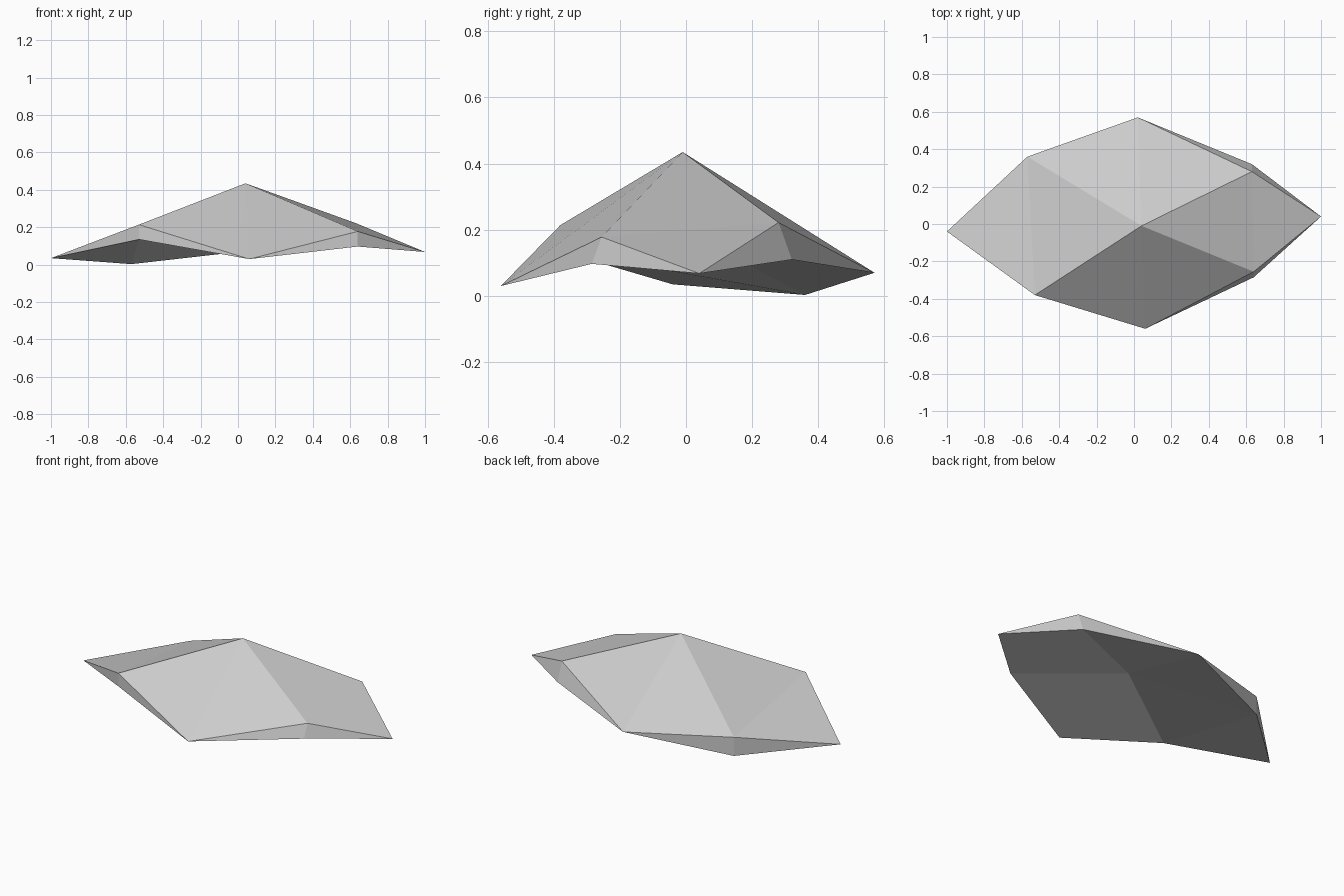
import bpy
import bmesh

old = bpy.data.objects.get("Cube")
if old:
    bpy.data.objects.remove(old, do_unlink=True)

# Stone colour
stone = bpy.data.materials.new("light_grey_stone")
stone.use_nodes = True
grey = (0.6, 0.6, 0.6, 1.0)
stone.diffuse_color = grey
stone.node_tree.nodes["Principled BSDF"].inputs["Base Color"].default_value = grey

# Points of the shard: sharp rim tips shared by both shells
tips = {
    "west": (-1.0, -0.04, 0.035),
    "north": (0.02, 0.57, 0.07),
    "east": (1.0, 0.04, 0.068),
    "south": (0.06, -0.56, 0.03),
}
# Upper shell: peak and blunt corners
upper = {
    "peak": (0.04, -0.01, 0.435),
    "nw": (-0.57, 0.36, 0.115),
    "ne": (0.63, 0.28, 0.222),
    "se": (0.64, -0.255, 0.178),
    "sw": (-0.53, -0.38, 0.214),
}
# Lower shell: hollow middle and blunt corners
lower = {
    "peak": (0.03, -0.01, 0.2),
    "nw": (-0.57, 0.36, 0.003),
    "ne": (0.63, 0.32, 0.11),
    "se": (0.64, -0.285, 0.097),
    "sw": (-0.53, -0.38, 0.135),
}
# Facets common to both shells
facets = [
    "west sw nw", "peak nw sw", "peak north nw", "peak ne north",
    "peak se ne", "east ne se", "peak south se", "peak sw south",
]
# Narrow side facets: corner with its two neighbouring tips
sides = {
    "nw": ("north", "west"), "ne": ("east", "north"),
    "se": ("south", "east"), "sw": ("west", "south"),
}

bm = bmesh.new()
rim = {name: bm.verts.new(co) for name, co in tips.items()}
top = {**rim, **{name: bm.verts.new(co) for name, co in upper.items()}}
bottom = {**rim, **{name: bm.verts.new(co) for name, co in lower.items()}}

for shell in (top, bottom):
    for facet in facets:
        bm.faces.new([shell[name] for name in facet.split()])
for corner, neighbours in sides.items():
    for tip in neighbours:
        bm.faces.new([top[corner], bottom[corner], rim[tip]])

bmesh.ops.recalc_face_normals(bm, faces=bm.faces[:])
mesh = bpy.data.meshes.new("rock_shard")
bm.to_mesh(mesh)
bm.free()
mesh.materials.append(stone)
rock = bpy.data.objects.new("rock_shard", mesh)
bpy.context.collection.objects.link(rock)
